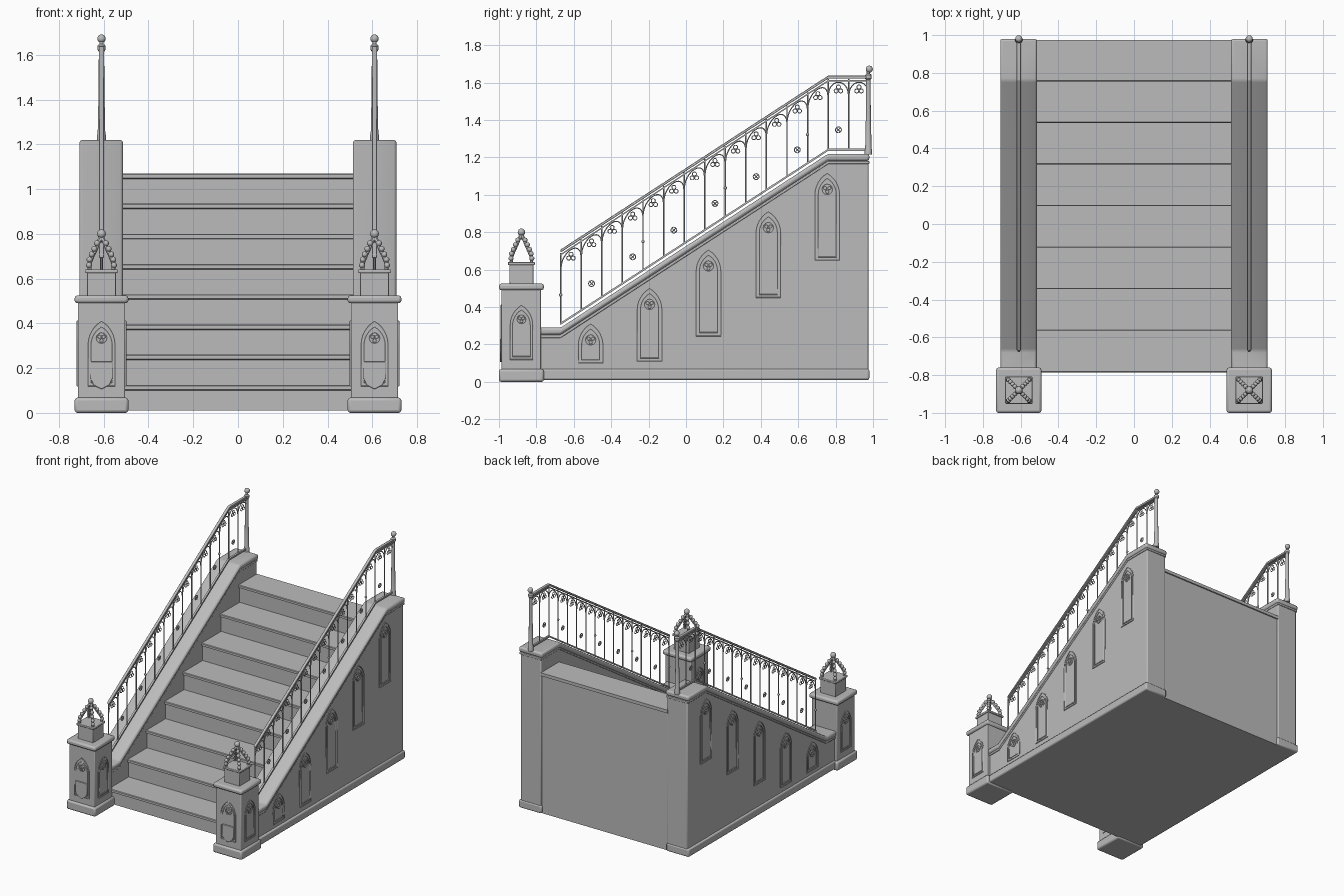
import bpy, bmesh, math
from mathutils import Vector

if "Cube" in bpy.data.objects:
    bpy.data.objects.remove(bpy.data.objects["Cube"])

stone = bpy.data.materials.new("stone grey")
stone.diffuse_color = (0.5, 0.5, 0.5, 1)
stone.use_nodes = True
stone.node_tree.nodes["Principled BSDF"].inputs["Base Color"].default_value = stone.diffuse_color
PX, PY = 0.61, -0.88          # pillar centre; the balustrade shares the x
SLOPE0, SLOPE1 = -0.67, 0.76  # start and end of the sloping part


def finish(name, me, mirror=True, bevel=0, segments=2, smooth=35):
    me.materials.clear()
    me.materials.append(stone)
    ob = bpy.data.objects.new(name, me)
    bpy.context.collection.objects.link(ob)
    if bevel:
        b = ob.modifiers.new("bevel", 'BEVEL')
        b.width, b.segments = bevel, segments
    if mirror:
        ob.modifiers.new("mirror", 'MIRROR')
    bpy.context.view_layer.objects.active = ob
    ob.select_set(True)
    bpy.ops.object.shade_smooth_by_angle(angle=math.radians(smooth))
    ob.select_set(False)
    return ob


def from_bm(name, bm, **kw):
    bmesh.ops.recalc_face_normals(bm, faces=bm.faces)
    me = bpy.data.meshes.new(name)
    bm.to_mesh(me)
    bm.free()
    return finish(name, me, **kw)


def extrude(bm, pts, vec):
    f = bm.faces.new([bm.verts.new(p) for p in pts])
    r = bmesh.ops.extrude_face_region(bm, geom=[f])
    bmesh.ops.translate(bm, vec=vec, verts=[v for v in r["geom"] if isinstance(v, bmesh.types.BMVert)])


def prism(name, yz, x0, x1, **kw):
    bm = bmesh.new()
    extrude(bm, [(x0, y, z) for y, z in yz], (x1 - x0, 0, 0))
    return from_bm(name, bm, **kw)


def block(name, cx, cy, half, z0, z1, **kw):
    return prism(name, [(cy - half, z0), (cy + half, z0), (cy + half, z1), (cy - half, z1)],
                 cx - half, cx + half, **kw)


def tubes(name, paths, radius, res=1):
    """paths: list of (points, closed); round bars along all of them"""
    cu = bpy.data.curves.new(name, 'CURVE')
    cu.dimensions, cu.bevel_depth, cu.bevel_resolution = '3D', radius, res
    cu.use_fill_caps = True
    for pts, closed in paths:
        s = cu.splines.new('POLY')
        s.points.add(len(pts) - 1)
        for p, c in zip(s.points, pts):
            p.co = (*c, 1)
        s.use_cyclic_u = closed
    tmp = bpy.data.objects.new("tmp", cu)
    bpy.context.collection.objects.link(tmp)
    me = bpy.data.meshes.new_from_object(tmp.evaluated_get(bpy.context.evaluated_depsgraph_get()))
    bpy.data.objects.remove(tmp)
    return finish(name, me, smooth=50)


def balls(name, items):
    bm = bmesh.new()
    for p, r, seg in items:
        n = bmesh.ops.create_uvsphere(bm, u_segments=seg, v_segments=seg // 2 + 1, radius=r)["verts"]
        bmesh.ops.translate(bm, vec=p, verts=n)
    return from_bm(name, bm, smooth=60)


def ring(cu, cz, r, n=12):
    return [(cu + r * math.cos(2 * math.pi * i / n), cz + r * math.sin(2 * math.pi * i / n)) for i in range(n)]


def lancet(cu, w, z0, z1, n=6):
    """pointed window outline"""
    zs = z1 - w * 0.866
    right = [(cu - w / 2 + w * math.cos(i * math.pi / 3 / n), zs + w * math.sin(i * math.pi / 3 / n))
             for i in range(n + 1)]
    left = [(2 * cu - u, z) for u, z in right[-2::-1]]
    return [(cu - w / 2, z0), (cu + w / 2, z0)] + right + left


def incline(y, z):
    """height of a line starting at z that climbs with the stairs"""
    return z + 0.65 * (min(max(y, SLOPE0), SLOPE1) - SLOPE0)


def band(name, zlow, zhigh, x0, x1, ya=-0.80, yb=0.98, **kw):
    ys = [ya, SLOPE0, SLOPE1, yb] if ya < SLOPE0 else [ya, SLOPE1, yb]
    pts = [(y, zlow if zlow == 0.01 else incline(y, zlow)) for y in ys]
    if zlow == 0.01:
        pts = [(ya, zlow), (yb, zlow)]
    return prism(name, pts + [(y, incline(y, zhigh)) for y in reversed(ys)], x0, x1, **kw)


# steps with projecting nosings
prof = [(-0.772, 0.01)]
for i in range(8):
    y, z = -0.785 + 0.22 * i, 0.125 + 0.135 * i
    prof += [(y + 0.013, z - 0.024), (y, z - 0.020), (y, z - 0.004), (y + 0.004, z)]
    prof.append((y + 0.233, z) if i < 7 else (0.975, z))
prof += [(0.975, 1.046), (0.965, 1.046), (0.965, 0.01)]
prism("steps", prof, -0.53, 0.53, mirror=False)

# side walls, moulded copings and plinths
band("side_wall", 0.01, 0.25, 0.525, 0.695, yb=0.975, bevel=0.008)
band("coping_moulding", 0.235, 0.252, 0.52, 0.702, bevel=0.004)
band("coping", 0.252, 0.29, 0.514, 0.708, bevel=0.012)
prism("wall_plinth", [(-0.8, 0.01), (0.98, 0.01), (0.98, 0.07), (-0.8, 0.07)], 0.52, 0.708, bevel=0.01)

# front pillars
block("pillar_base", PX, PY, 0.12, 0, 0.068, bevel=0.012)
block("pillar_shaft", PX, PY, 0.106, 0.06, 0.495, bevel=0.005)
block("pillar_cap", PX, PY, 0.12, 0.49, 0.525, bevel=0.012)
block("pinnacle_block", PX, PY, 0.064, 0.52, 0.63, bevel=0.003)
block("pinnacle_ledge", PX, PY, 0.072, 0.625, 0.641, bevel=0.004)

# open crown of four diagonal ribs with crockets and a ball
ribs, knobs = [], [((PX, PY, 0.80), 0.02, 14), ((PX, PY, 0.775), 0.014, 10)]
rib_profile = [(0.054, 0.64), (0.052, 0.67), (0.040, 0.70), (0.026, 0.73), (0.014, 0.76), (0.003, 0.785)]
for sx in (-1, 1):
    for sy in (-1, 1):
        ribs.append(([(PX + sx * h, PY + sy * h, z) for h, z in rib_profile], False))
        for h, z in ((0.056, 0.66), (0.053, 0.685), (0.044, 0.708), (0.032, 0.733), (0.02, 0.758)):
            knobs.append(((PX + sx * h, PY + sy * h, z), 0.0135, 8))
tubes("crown_ribs", ribs, 0.009)
balls("crown_crockets", knobs)

# lancet panels on the pillar faces
faces = [lambda u, z: (PX + u, PY - 0.107, z), lambda u, z: (PX + 0.107, PY + u, z),
         lambda u, z: (PX - 0.107, PY + u, z)]
frames = []
for to3d in faces:
    for w, z0, z1 in ((0.12, 0.12, 0.41), (0.095, 0.135, 0.385)):
        frames.append(([to3d(*p) for p in lancet(0, w, z0, z1)], True))
    frames.append(([to3d(*p) for p in ring(0, 0.335, 0.024)], True))
    frames += [([to3d(*p) for p in ring(0.011 * math.cos(a), 0.335 + 0.011 * math.sin(a), 0.008, 8)], True)
               for a in (0.52, 2.62, 4.71)]
tubes("pillar_panels", frames, 0.004)

# shield on the pillar front
bm = bmesh.new()
outline = [(-0.05, 0.23), (0.05, 0.23), (0.05, 0.155), (0.036, 0.125), (0, 0.105), (-0.036, 0.125), (-0.05, 0.155)]
extrude(bm, [(PX + u, -0.984, z) for u, z in outline], (0, -0.011, 0))
from_bm("shield", bm, bevel=0.003)

# lancet panels on the outer walls
frames = []
for y, z0, z1 in ((-0.51, 0.10, 0.31), (-0.195, 0.11, 0.50), (0.12, 0.245, 0.705),
                  (0.44, 0.45, 0.91), (0.755, 0.65, 1.115)):
    for inset in (0, 0.018):
        frames.append(([(0.696, *p) for p in lancet(y, 0.132 - 2 * inset, z0 + inset, z1 - 1.5 * inset)], True))
    zc = z1 - 0.085
    frames.append(([(0.696, *p) for p in ring(y, zc, 0.028)], True))
    frames += [([(0.696, *p) for p in ring(y + 0.013 * math.cos(a), zc + 0.013 * math.sin(a), 0.009, 8)], True)
               for a in (0.52, 2.62, 4.71)]
tubes("wall_panels", frames, 0.004)

# balustrade rails
band("hand_rail", 0.692, 0.708, PX - 0.011, PX + 0.011, ya=SLOPE0, yb=0.97, bevel=0.003)
band("under_rail", 0.676, 0.684, PX - 0.005, PX + 0.005, ya=SLOPE0, yb=0.97)
band("bottom_rail", 0.305, 0.317, PX - 0.007, PX + 0.007, ya=SLOPE0, yb=0.97)

# bars, arches, trefoils and rosettes in each bay
bars, arches, tracery, bosses = [], [], [], []
for i in range(15):
    y = SLOPE0 + 0.11 * i
    mid = y + 0.055
    bars.append(([(PX, y, incline(y, 0.31)), (PX, y, incline(y, 0.69))], False))
    if i % 4 == 0 and i < 13:
        bosses.append(((PX, y, incline(y, 0.465)), 0.009, 8))
    top = incline(mid, 0.672)
    skew = incline(y + 0.11, 0) - incline(y, 0)
    arch = []
    for k in range(13):
        c, s = math.cos(math.pi * k / 12), math.sin(math.pi * k / 12)
        arch.append((PX, mid - 0.053 * c, top - 0.065 + 0.065 * s - 0.45 * skew * c))
    arches.append((arch, False))
    zc = incline(mid, 0.633)
    tracery += [([(PX, *p) for p in ring(mid + 0.014 * math.cos(a), zc + 0.014 * math.sin(a), 0.011, 10)], True)
                for a in (-0.52, -2.62, 1.57)]
    if i % 2 == 1:
        zr = incline(mid, 0.418)
        y0 = mid
        tracery.append(([(PX, *p) for p in ring(y0, zr, 0.016)], True))
        for a in (0.785, 2.356):
            dy, dz = 0.016 * math.cos(a), 0.016 * math.sin(a)
            tracery.append(([(PX, y0 - dy, zr - dz), (PX, y0 + dy, zr + dz)], False))
tubes("balusters", bars, 0.0045)
tubes("baluster_arches", arches, 0.0035)
tubes("baluster_tracery", tracery, 0.0028)
balls("baluster_bosses", bosses)

# turned end post at the top landing
bm = bmesh.new()
rings = []
for r, z in ((0.02, 1.215), (0.02, 1.24), (0.017, 1.25), (0.013, 1.44), (0.012, 1.615), (0.018, 1.622),
             (0.018, 1.64), (0.009, 1.648), (0.009, 1.66)):
    rings.append([bm.verts.new((PX + u, 0.975 + v, z)) for u, v in ring(0, 0, r)])
for a, b in zip(rings, rings[1:]):
    for k in range(12):
        bm.faces.new((a[k], a[(k + 1) % 12], b[(k + 1) % 12], b[k]))
bm.faces.new(rings[0])
bm.faces.new(rings[-1])
from_bm("end_post", bm)
balls("end_post_ball", [((PX, 0.98, 1.672), 0.019, 14)])
